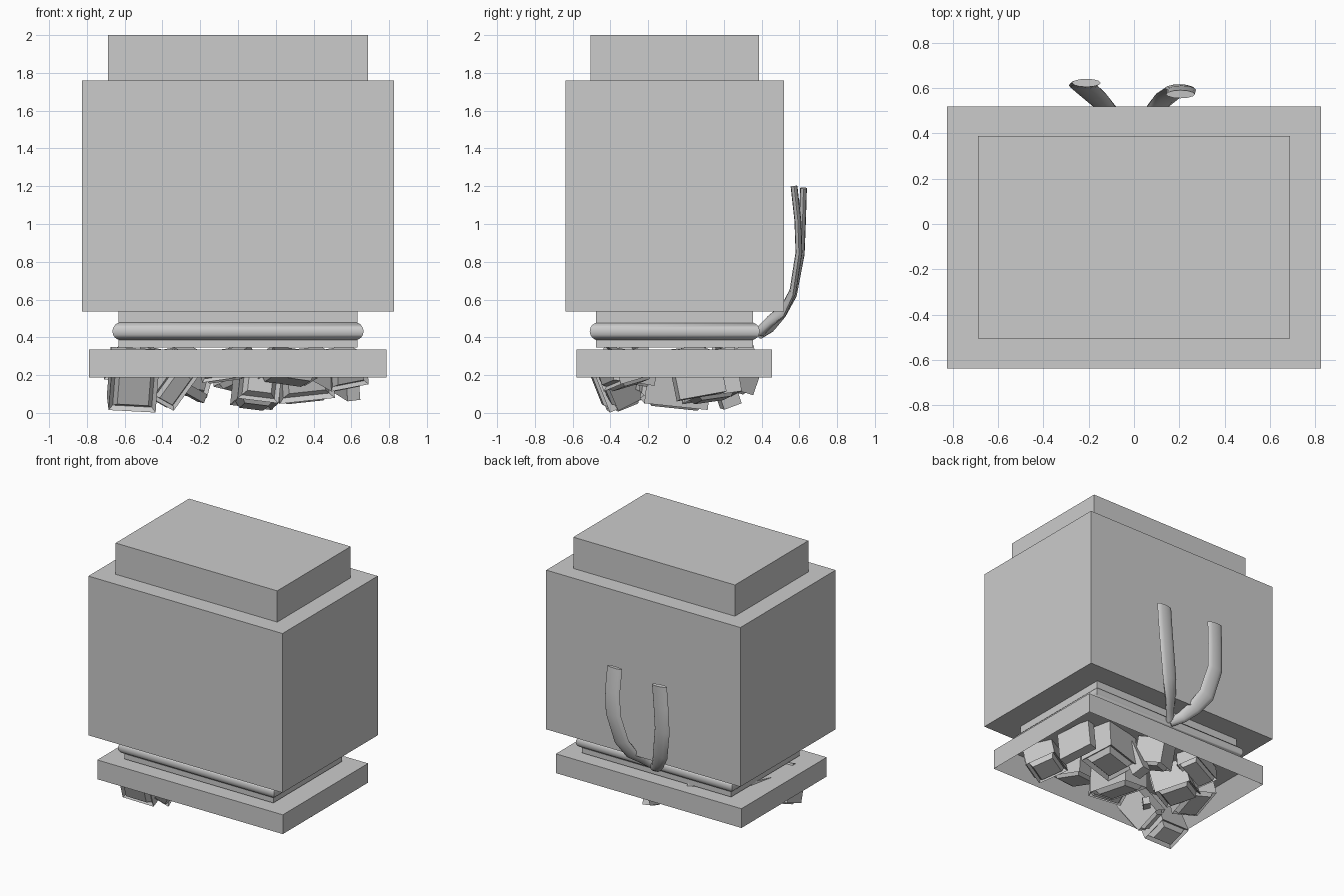
import bpy, bmesh, math
from mathutils import Vector, Matrix, Euler

if "Cube" in bpy.data.objects:
    bpy.data.objects.remove(bpy.data.objects["Cube"])


def finish(bm, name, smooth=False):
    bmesh.ops.recalc_face_normals(bm, faces=bm.faces)
    me = bpy.data.meshes.new(name)
    bm.to_mesh(me)
    bm.free()
    ob = bpy.data.objects.new(name, me)
    bpy.context.collection.objects.link(ob)
    if smooth:
        bpy.context.view_layer.objects.active = ob
        ob.select_set(True)
        bpy.ops.object.shade_smooth_by_angle(angle=math.radians(50))
        ob.select_set(False)
    return ob


def add_box(bm, lo, hi):
    lo, hi = Vector(lo), Vector(hi)
    mat = Matrix.Translation((lo + hi) / 2) @ Matrix.Diagonal((*(hi - lo), 1))
    return bmesh.ops.create_cube(bm, size=1, matrix=mat)["verts"]


def box(name, lo, hi):
    bm = bmesh.new()
    add_box(bm, lo, hi)
    return finish(bm, name)


def loft(name, rings, closed=False):
    bm = bmesh.new()
    rows = [[bm.verts.new(p) for p in r] for r in rings]
    n = len(rows[0])
    for i in range(len(rows) - (0 if closed else 1)):
        a, b = rows[i], rows[(i + 1) % len(rows)]
        for j in range(n):
            bm.faces.new((a[j], a[(j + 1) % n], b[(j + 1) % n], b[j]))
    if not closed:
        bm.faces.new(rows[0])
        bm.faces.new(rows[-1])
    return finish(bm, name, True)


# Stacked main blocks
box("top_block", (-0.687, -0.505, 1.76), (0.687, 0.387, 2.0))
box("main_body", (-0.825, -0.638, 0.537), (0.825, 0.518, 1.76))
box("neck", (-0.633, -0.476, 0.345), (0.633, 0.356, 0.537))

# Hollow rim, open underneath
bm = bmesh.new()
add_box(bm, (-0.79, -0.58, 0.187), (0.787, 0.455, 0.335))
bm.faces.ensure_lookup_table()
bottom = min(bm.faces, key=lambda f: f.calc_center_median().z)
bmesh.ops.inset_region(bm, faces=[bottom], thickness=0.1)
bmesh.ops.translate(bm, verts=bottom.verts, vec=(0, 0, 0.14))
finish(bm, "rim")

# Mitred cord around the neck
rings = []
r, cy = 0.048, -0.06
for sx, sy in ((1, 1), (-1, 1), (-1, -1), (1, -1)):
    ring = []
    for k in range(16):
        a = math.tau * k / 16
        d = r * math.cos(a)
        ring.append((sx * (0.617 + d), cy + sy * (0.402 + d), 0.432 + r * math.sin(a)))
    rings.append(ring)
loft("neck_cord", rings, True)


# Two loose flattened cord ends rising behind
def cord_end(name, pts):
    rings = []
    for i, p in enumerate(pts):
        p = Vector(p)
        t = (Vector(pts[min(i + 1, len(pts) - 1)]) - Vector(pts[max(i - 1, 0)])).normalized()
        wide = t.cross(Vector((0, 1, 0.001))).normalized()
        thin = wide.cross(t)
        f = min(1, i / 3)
        w, h = 0.03 + 0.033 * f, 0.026 - 0.008 * f
        rings.append([p + wide * w * math.cos(math.tau * k / 12)
                      + thin * h * math.sin(math.tau * k / 12) for k in range(12)])
    loft(name, rings)


cord_end("cord_end_right", [(0, 0.39, 0.43), (0.05, 0.45, 0.49), (0.1, 0.515, 0.54),
                            (0.15, 0.565, 0.64), (0.2, 0.598, 0.85), (0.21, 0.592, 1.02), (0.205, 0.572, 1.2)])
cord_end("cord_end_left", [(0, 0.39, 0.42), (-0.06, 0.45, 0.46), (-0.12, 0.51, 0.53),
                           (-0.18, 0.57, 0.63), (-0.225, 0.61, 0.84), (-0.22, 0.617, 1.02), (-0.21, 0.622, 1.19)])


# Jumbled blocks under the rim, with square grooves and raised bosses
def jumble(name, center, size, rot, boss=True):
    bm = bmesh.new()
    s = Vector(size) / 2
    add_box(bm, -s, s)
    bm.faces.ensure_lookup_table()
    if boss:
        for axis in (1, 2):
            n = Vector((0, -1, 0)) if axis == 1 else Vector((0, 0, -1))
            face = next(f for f in bm.faces if f.calc_center_median().normalized().dot(n) > 0.99)
            for step in (-0.02, 0.035):
                bmesh.ops.inset_region(bm, faces=[face], thickness=min(size) * 0.15)
                bmesh.ops.translate(bm, verts=face.verts, vec=n * step)
    e = Euler([math.radians(v) for v in rot])
    bm.transform(Matrix.Translation(center) @ e.to_matrix().to_4x4())
    finish(bm, name)


parts = [
    ((-0.555, -0.37, 0.17), (0.25, 0.20, 0.28), (22, 3, 4), True),
    ((-0.34, -0.33, 0.18), (0.14, 0.20, 0.24), (30, 28, 20), True),
    ((0.10, -0.05, 0.17), (0.22, 0.34, 0.25), (-6, 7, 6), True),
    ((0.33, 0.12, 0.20), (0.30, 0.26, 0.24), (8, -6, 12), True),
    ((-0.34, 0.04, 0.24), (0.32, 0.26, 0.18), (12, 10, 35), True),
    ((0.02, 0.25, 0.23), (0.22, 0.2, 0.18), (-15, 12, 30), True),
    ((0.15, 0.2, 0.15), (0.09, 0.10, 0.24), (20, 5, 15), False),
    ((-0.36, 0.25, 0.27), (0.28, 0.16, 0.12), (10, -10, 20), True),
    ((0.54, -0.32, 0.25), (0.22, 0.22, 0.16), (15, -10, 25), True),
    ((0.57, 0.06, 0.20), (0.07, 0.26, 0.23), (10, -7, 15), False),
    ((0.27, -0.3, 0.25), (0.26, 0.24, 0.14), (-10, 8, 15), True),
    ((-0.06, -0.33, 0.26), (0.24, 0.2, 0.13), (12, -8, -20), True),
    ((-0.57, -0.05, 0.25), (0.20, 0.3, 0.15), (6, 10, -12), True),
    ((-0.28, -0.2, 0.13), (0.3, 0.05, 0.05), (10, 20, 50), False),
]
for i, p in enumerate(parts):
    jumble(f"jumbled_block_{i + 1}", *p)

# Settle the lowest corner onto the ground
bpy.context.view_layer.update()
loose = [o for o in bpy.data.objects if o.name.startswith("jumbled_block")]
for o in loose:
    low = min(v.co.z for v in o.data.vertices)
    high = max(v.co.z for v in o.data.vertices)
    lift = max(0, 0.002 - low)
    if not lift and high > 0.36:
        lift = -min(high - 0.36, low)
    o.data.transform(Matrix.Translation((0, 0, lift)))
